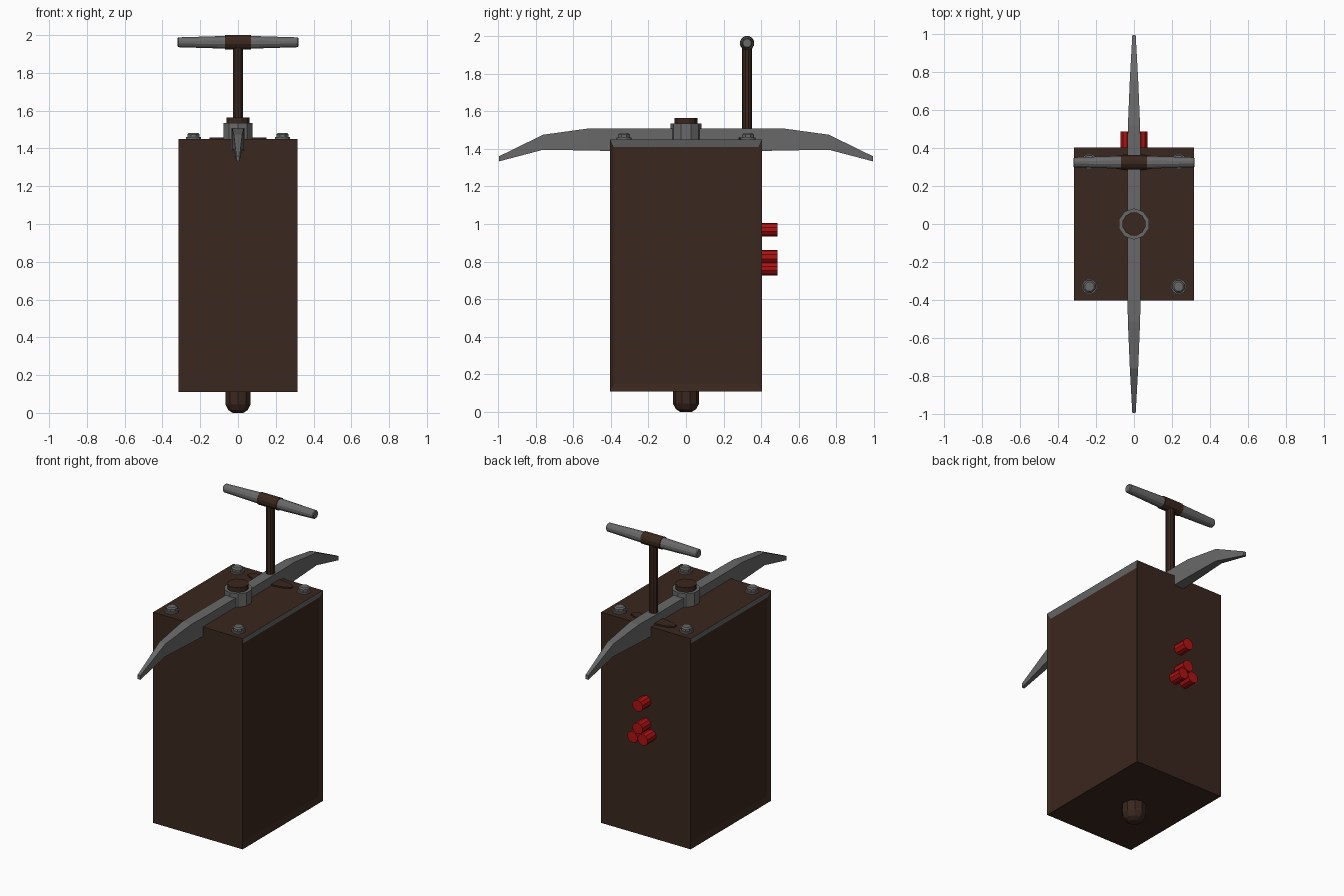
import bpy, bmesh
from math import cos, sin, pi
from mathutils import Matrix, Vector

if "Cube" in bpy.data.objects:
    bpy.data.objects.remove(bpy.data.objects["Cube"])


def mat(name, rgb):
    m = bpy.data.materials.new(name)
    m.diffuse_color = (*rgb, 1)
    m.use_nodes = True
    m.node_tree.nodes["Principled BSDF"].inputs["Base Color"].default_value = m.diffuse_color
    return m


BROWN = mat("dark_brown", (0.042, 0.02, 0.013))
GREY = mat("iron_grey", (0.14, 0.14, 0.14))
RED = mat("red", (0.42, 0.006, 0.006))


def finish(name, bm, *mats):
    bmesh.ops.recalc_face_normals(bm, faces=bm.faces)
    me = bpy.data.meshes.new(name)
    bm.to_mesh(me)
    bm.free()
    for m in mats:
        me.materials.append(m)
    ob = bpy.data.objects.new(name, me)
    bpy.context.collection.objects.link(ob)
    return ob


def loft(name, rings, material):
    """Skin equal-length rings of points and cap both ends."""
    bm = bmesh.new()
    rows = [[bm.verts.new(p) for p in r] for r in rings]
    n = len(rows[0])
    for a, b in zip(rows, rows[1:]):
        for i in range(n):
            j = (i + 1) % n
            bm.faces.new((a[i], a[j], b[j], b[i]))
    bm.faces.new(rows[0])
    bm.faces.new(rows[-1])
    return finish(name, bm, material)


AXES = {"z": Matrix.Identity(3), "x": Matrix.Rotation(pi / 2, 3, "Y"),
        "y": Matrix.Rotation(-pi / 2, 3, "X")}


def turned(name, profile, sides, centre, material, axis="z", sy=1.0):
    """Lathe (radius, distance) pairs along an axis through centre."""
    rings = []
    for r, d in profile:
        pts = [Vector((r * cos(2 * pi * (i + .5) / sides),
                       sy * r * sin(2 * pi * (i + .5) / sides), d)) for i in range(sides)]
        rings.append([AXES[axis] @ p + Vector(centre) for p in pts])
    return loft(name, rings, material)


# Block body with framed, slightly recessed side panels and grey top strips
bm = bmesh.new()
bmesh.ops.create_cube(bm, size=1)
for v in bm.verts:
    v.co = Vector((v.co.x * 0.63, v.co.y * 0.806, 0.78 + v.co.z * 1.34))
sides = [f for f in bm.faces if abs(f.normal.x) > 0.9]
new = bmesh.ops.inset_individual(bm, faces=sides, thickness=0.025, depth=-0.01)
for f in sides:
    for v in f.verts:
        v.co.z += -0.022 if v.co.z > 0.8 else 0.02
for f in new["faces"]:
    if all(v.co.z > 1.3 for v in f.verts):
        f.material_index = 1
finish("body_block", bm, BROWN, GREY)

# Curved blade across the top: (y, half width, bottom z, top z)
half = [(0.995, 0.009, 1.333, 1.36), (0.76, 0.022, 1.395, 1.475),
        (0.52, 0.032, 1.391, 1.508), (0.38, 0.035, 1.388, 1.508)]
stations = half + [(-y, w, b, t) for y, w, b, t in reversed(half)]
loft("blade", [[(-w, y, b), (w, y, b), (w, y, t), (-w, y, t)]
               for y, w, b, t in stations], GREY)

# Central hub nut and cap
turned("hub_nut", [(0.082, 1.44), (0.082, 1.535)], 10, (0, 0, 0), GREY)
turned("hub_cap", [(0.062, 1.53), (0.062, 1.565)], 12, (0, 0, 0), BROWN)

# Corner bolts: washer and hex head
for x in (-0.235, 0.235):
    for y in (-0.33, 0.33):
        turned("bolt_washer", [(0.041, 1.445), (0.041, 1.46)], 12, (x, y, 0), GREY)
        turned("bolt_head", [(0.034, 1.455), (0.034, 1.475), (0.026, 1.483)], 8, (x, y, 0), GREY)

# T-shaped plunger handle
HY, HZ = 0.325, 1.962
turned("handle_base_plate", [(0.157, 1.445), (0.157, 1.459)], 12, (0, HY, 0), BROWN, sy=0.28)
turned("handle_post", [(0.027, 1.45), (0.027, 1.95)], 10, (0, HY, 0), BROWN)
turned("handle_collar", [(0.039, -0.068), (0.039, 0.068)], 12, (0, HY, HZ), BROWN, "x")
turned("handle_grip", [(0.022, -0.32), (0.027, -0.315), (0.035, -0.06), (0.035, 0.06),
                       (0.027, 0.315), (0.022, 0.32)], 12, (0, HY, HZ), GREY, "x")

# Red tubes poking out of the back
for x, z in ((0, 0.97), (0, 0.826), (-0.036, 0.763), (0.036, 0.763)):
    turned("red_tube", [(0.036, 0.38), (0.036, 0.487)], 10, (x, 0, z), RED, "y")

# Rounded knob underneath
turned("bottom_knob", [(0.03, 0.0), (0.054, 0.015), (0.07, 0.045), (0.07, 0.12)], 10,
       (0, 0, 0), BROWN)
